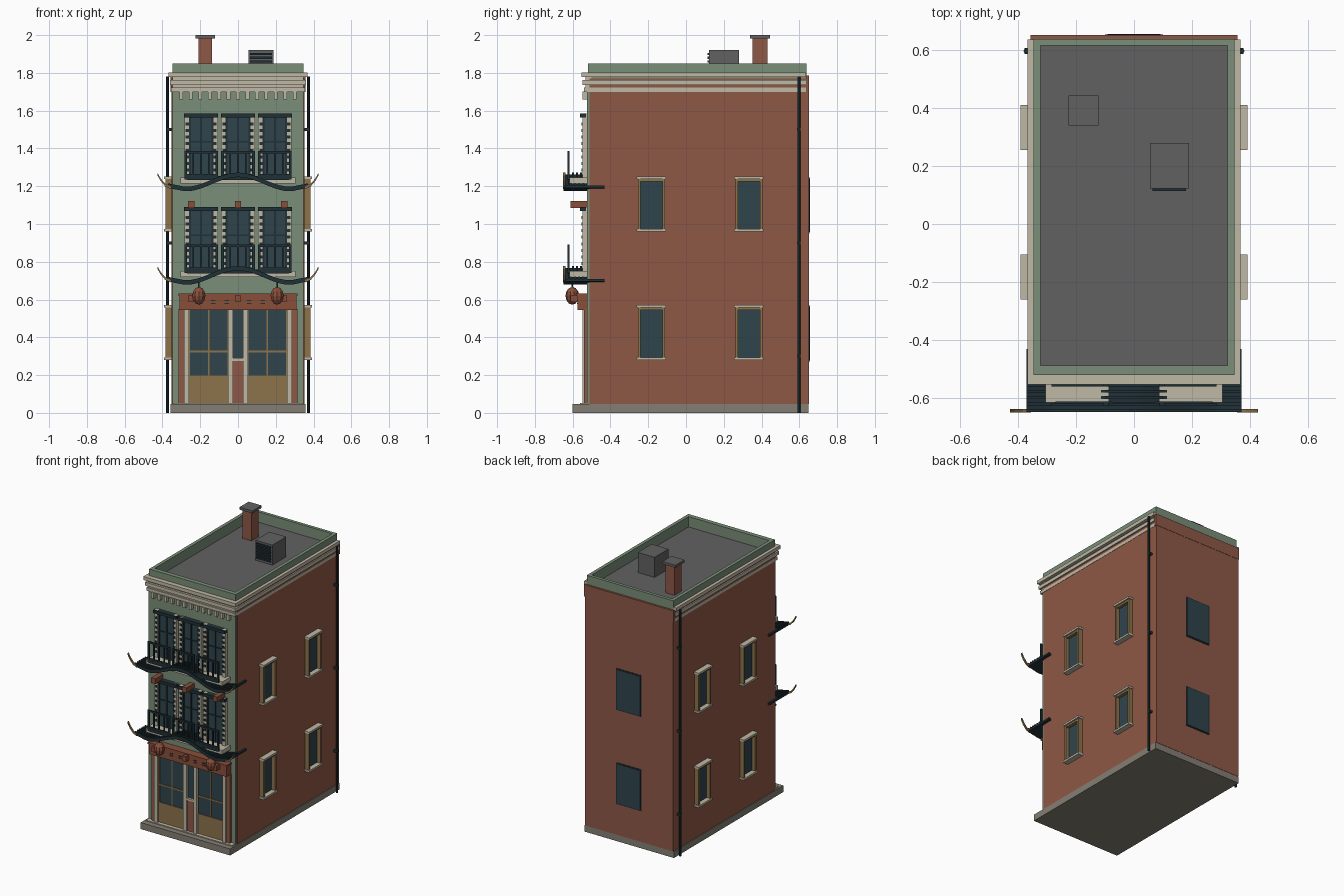
import bpy, bmesh, math
from mathutils import Vector

cube = bpy.data.objects.get("Cube")
if cube:
    bpy.data.objects.remove(cube, do_unlink=True)


def material(name, *rgb):
    lin = [((c / 255 + 0.055) / 1.055) ** 2.4 for c in rgb] + [1.0]
    m = bpy.data.materials.new(name)
    m.diffuse_color = lin
    m.use_nodes = True
    node = next(n for n in m.node_tree.nodes if n.type == 'BSDF_PRINCIPLED')
    node.inputs["Base Color"].default_value = lin
    return m


BRICK = material("brick red", 143, 88, 70)
GREEN = material("sage green", 122, 142, 120)
CREAM = material("cream trim", 192, 184, 165)
GLASS = material("teal glass", 47, 68, 76)
IRON = material("dark iron", 32, 48, 54)
WOOD = material("tan wood", 140, 115, 75)
ROOF = material("roof grey", 97, 97, 97)
STONE = material("plinth stone", 132, 127, 116)
RED = material("sign red", 138, 78, 58)


def finish(name, bm, mat):
    bmesh.ops.recalc_face_normals(bm, faces=bm.faces)
    me = bpy.data.meshes.new(name)
    bm.to_mesh(me)
    bm.free()
    me.materials.append(mat)
    ob = bpy.data.objects.new(name, me)
    bpy.context.collection.objects.link(ob)
    return ob


def boxes(name, mat, *spans):
    """One object from boxes, each given as (x0, x1), (y0, y1), (z0, z1)."""
    bm = bmesh.new()
    for span in spans:
        mid = [(a + b) / 2 for a, b in span]
        size = [abs(b - a) for a, b in span]
        for v in bmesh.ops.create_cube(bm, size=1)["verts"]:
            v.co = Vector([m + s * c for m, s, c in zip(mid, size, v.co)])
    return finish(name, bm, mat)


def ribbon(name, mat, path, y0, y1, thick):
    """Solid strip that follows an x-z path between two depths."""
    bm = bmesh.new()
    rings = [[bm.verts.new((x, y, z + dz)) for y, dz in
              ((y0, 0), (y1, 0), (y1, thick), (y0, thick))] for x, z in path]
    for a, b in zip(rings, rings[1:]):
        for i in range(4):
            bm.faces.new((a[i], a[i - 1], b[i - 1], b[i]))
    bm.faces.new(rings[0])
    bm.faces.new(rings[-1])
    return finish(name, bm, mat)


def around(c, r):
    return (c - r, c + r)


# Main shell
boxes("plinth", STONE, (around(0, .357), (-.6, .648), (0, .047)))
boxes("brick_body", BRICK, (around(0, .352), (-.51, .65), (.047, 1.77)))
boxes("back_wall_top", BRICK, (around(0, .357), (.635, .652), (1.7, 1.785)))
boxes("green_facade", GREEN, (around(0, .347), (-.523, -.5), (.047, 1.72)))
boxes("roof_deck", ROOF, (around(0, .33), (-.5, .63), (1.74, 1.775)))
boxes("parapet", GREEN,
      (around(0, .346), (-.52, -.488), (1.75, 1.85)),
      (around(0, .346), (.615, .638), (1.75, 1.85)),
      *[((s * .322, s * .346), (-.488, .615), (1.75, 1.85)) for s in (-1, 1)])

# Stepped cornice on the front and sides, with dentils
for i, (z0, z1, out) in enumerate([(1.7, 1.722, 0), (1.737, 1.762, .007), (1.778, 1.803, .014)]):
    boxes(f"cornice_band_{i}", CREAM,
          (around(0, .354 + out), (-.54 - out, -.49), (z0, z1)),
          *[((s * .33, s * (.354 + out)), (-.49, .636), (z0, z1)) for s in (-1, 1)])
boxes("cornice_core", CREAM, (around(0, .348), (-.532, -.5), (1.7, 1.79)))
boxes("dentils", CREAM, *[(around(i * .05, .01), (-.547, -.52), (1.66, 1.702))
                          for i in range(-6, 7)])

# Chimney and rooftop vent
boxes("chimney", BRICK, (around(-.174, .036), around(.392, .04), (1.76, 1.985)))
boxes("chimney_cap", ROOF, (around(-.174, .052), around(.392, .052), (1.982, 2)))
boxes("roof_vent", ROOF, (around(.122, .067), (.122, .28), (1.77, 1.92)))
boxes("vent_louvres", IRON, *[(around(.122, .058), (.113, .123), around(1.8 + i * .02, .006))
                              for i in range(6)])

# Drainpipes at the rear corners
for side, s in (("right", -1), ("left", 1)):
    bm = bmesh.new()
    bmesh.ops.create_cone(bm, cap_ends=True, segments=8, radius1=.008, radius2=.008, depth=1.78)
    bmesh.ops.translate(bm, verts=bm.verts, vec=(s * .373, .597, .89))
    finish(f"drainpipe_{side}", bm, IRON)
    boxes(f"pipe_clips_{side}", IRON, *[((s * .35, s * .378), around(.597, .01), around(z, .008))
                                        for z in (.3, .9, 1.5)])

# Side and back windows
for floor, z in (("lower", .28), ("upper", .96)):
    for side, s in (("right", -1), ("left", 1)):
        for y in (-.183, .333):
            def wall(y0, y1, z0, z1, out):
                return ((s * .34, s * out), (y + y0, y + y1), (z + z0, z + z1))
            tag = f"{floor}_{side}_{'front' if y < 0 else 'rear'}"
            boxes(f"side_glass_{tag}", GLASS, wall(-.065, .065, .01, .28, .357))
            boxes(f"side_frame_{tag}", WOOD, wall(-.072, -.058, .01, .28, .384),
                  wall(.058, .072, .01, .28, .384), wall(-.06, .06, .265, .28, .38))
            boxes(f"side_sill_{tag}", CREAM, wall(-.078, .078, 0, .014, .391),
                  wall(-.078, .078, .278, .292, .391))
    boxes(f"back_frame_{floor}", IRON, (around(0, .1), (.64, .653), (z - .01, z + .29)))
    boxes(f"back_glass_{floor}", GLASS, (around(0, .092), (.64, .656), (z - .002, z + .282)))


def eave_height(x):
    x = abs(x)
    return .075 * (.5 + .5 * math.cos(math.pi * x / .28)) if x < .28 else .2 * (x - .28)


# Two upper storeys: windows, balcony, railing and curved eave
for floor, base in (("second", .75), ("third", 1.245)):
    top = base + .34
    for name, c in (("right", -.195), ("middle", 0), ("left", .195)):
        tag = f"{floor}_{name}"
        boxes(f"window_glass_{tag}", GLASS, (around(c, .065), (-.534, -.51), (base, top)))
        boxes(f"window_jambs_{tag}", CREAM,
              *[(around(c + s * .076, .013), (-.549, -.51), (base, top)) for s in (-1, 1)])
        boxes(f"window_bars_{tag}", IRON, (around(c, .09), (-.56, -.53), (top - .022, top)),
              *[(around(c + d, .005), (-.541, -.53), (base, top)) for d in (-.06, 0, .06)],
              (around(c, .06), (-.539, -.53), around(base + .19, .004)))
        boxes(f"shutter_pegs_{tag}", IRON,
              *[(around(c + s * .073, .009), (-.553, -.54), around(base + .04 + i * .035, .008))
                for s in (-1, 1) for i in range(8)])
        boxes(f"railing_{tag}", IRON,
              *[(around(c, .088), around(-.622, .005), around(base + h, .006)) for h in (.015, .135)],
              *[(around(c + d * .041, .004 if abs(d) < 2 else .007), around(-.622, .005),
                 (base - .01, base + .14)) for d in range(-2, 3)])
    boxes(f"balcony_floor_{floor}", CREAM, (around(0, .305), (-.616, -.51), (base - .03, base)))
    boxes(f"balcony_edge_{floor}", IRON, (around(0, .27), (-.628, -.612), (base - .012, base + .01)))
    low = base - .072
    path = [(x, low + eave_height(x)) for x in (-.37 + .74 * i / 36 for i in range(37))]
    ribbon(f"eave_{floor}", IRON, path, -.643, -.432, .014)
    for i in range(6):
        y = -.648 + i * .022
        ribbon(f"eave_rib_{floor}_{i}", IRON, path, y, y + .01, .024)
    for side, s in (("right", -1), ("left", 1)):
        tip = [(s * x, low + h) for x, h in ((.355, .012), (.385, .026), (.41, .055), (.427, .085))]
        ribbon(f"eave_tip_{floor}_{side}", WOOD, tip, -.65, -.638, .014)

boxes("red_beam_ends", RED, *[(around(x, .017), (-.612, -.51), (1.085, 1.122))
                              for x in (-.248, 0, .245)])

# Shop front: two glazed doors, columns and a centre panel
for side, c in (("right", -.155), ("left", .155)):
    boxes(f"door_glass_{side}", GLASS, (around(c, .107), (-.529, -.51), (.19, .55)))
    boxes(f"door_panel_{side}", WOOD, (around(c, .107), (-.534, -.51), (.047, .197)),
          (around(c, .107), (-.534, -.51), around(.325, .005)),
          *[(around(c + d, .004), (-.534, -.51), (.19, .55)) for d in (-.103, .0, .103)])
    s = 1 if c > 0 else -1
    boxes(f"shop_columns_{side}", CREAM,
          *[(around(s * x, .013), (-.549, -.51), (.047, .55)) for x in (.04, .273)])
    boxes(f"shop_pilaster_{side}", BRICK, (around(s * .3, .014), (-.54, -.51), (.047, .55)))
boxes("centre_panel", BRICK, (around(0, .028), (-.54, -.51), (.047, .28)))
boxes("centre_panel_sill", CREAM, (around(0, .028), (-.547, -.51), (.276, .29)))
boxes("centre_glass", GLASS, (around(0, .028), (-.53, -.51), (.29, .55)))
boxes("threshold", CREAM, (around(0, .345), (-.56, -.51), (.04, .053)))

# Sign board with brackets and two hanging lanterns
boxes("sign_board", RED, (around(0, .31), (-.575, -.51), (.545, .625)))
boxes("sign_cap", RED, (around(0, .316), (-.582, -.51), (.62, .632)))
boxes("sign_brackets", RED, *[(around(x, .013), (-.612, -.56), (.588, .625)) for x in (-.248, 0, .245)])
boxes("sign_slats", IRON, *[(around(s * x, .012), (-.578, -.57), around(z, .003))
                            for s in (-1, 1) for x in (.06, .13) for z in (.58, .595)])
for side, s in (("right", -1), ("left", 1)):
    bm = bmesh.new()
    bmesh.ops.create_uvsphere(bm, u_segments=10, v_segments=6, radius=1)
    for v in bm.verts:
        v.co = Vector((s * .207 + v.co.x * .036, -.602 + v.co.y * .036, .62 + v.co.z * .047))
    finish(f"lantern_{side}", bm, RED)
    boxes(f"lantern_hook_{side}", IRON, (around(s * .207, .004), around(-.602, .004), (.66, .69)))
